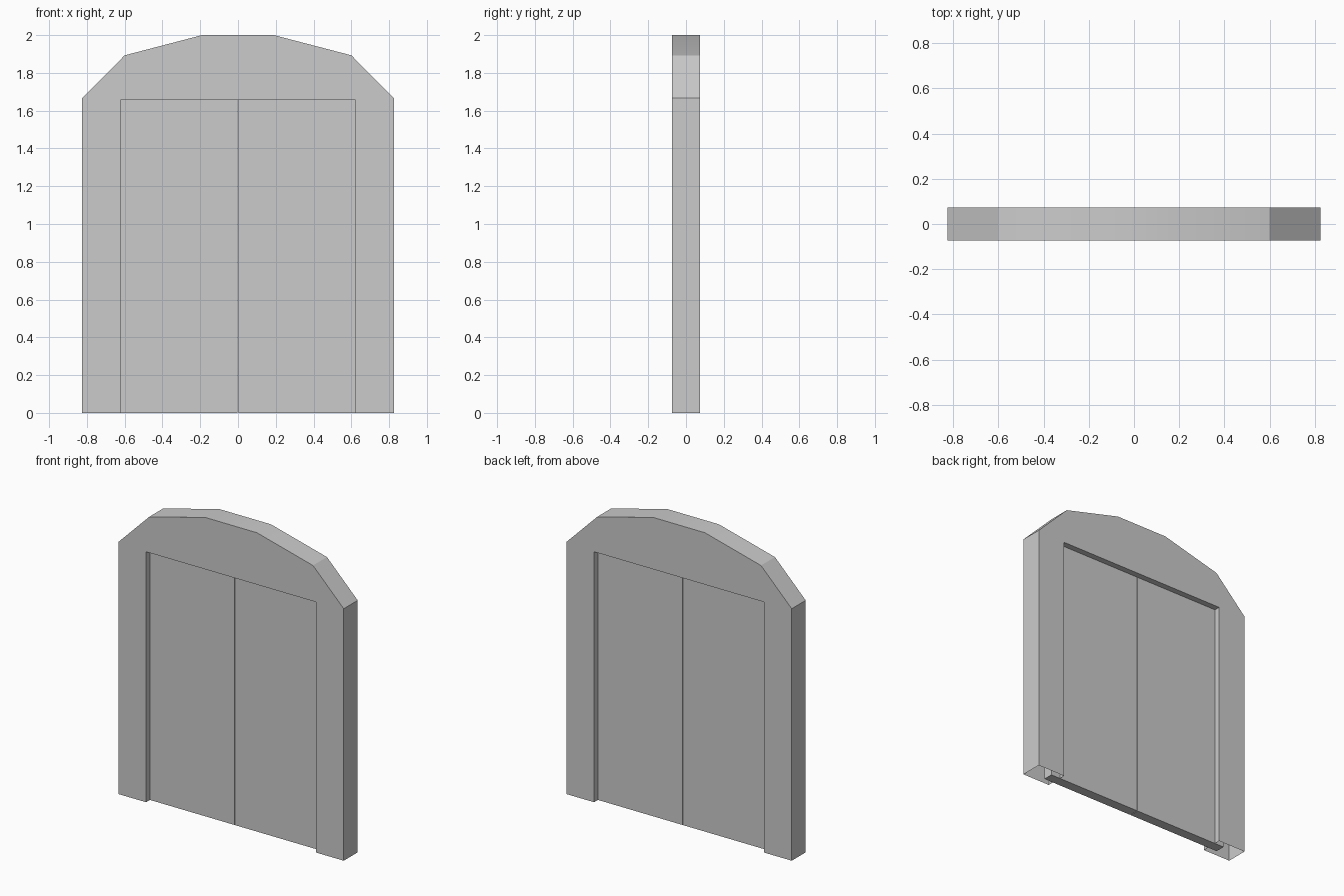
import bpy, bmesh, math

if "Cube" in bpy.data.objects:
    bpy.data.objects.remove(bpy.data.objects["Cube"])

DEPTH = 0.073      # half depth of the frame
DOOR = 0.033       # half thickness of the doors


def make_object(name, bm):
    bmesh.ops.recalc_face_normals(bm, faces=bm.faces)
    mesh = bpy.data.meshes.new(name)
    bm.to_mesh(mesh)
    bm.free()
    obj = bpy.data.objects.new(name, mesh)
    bpy.context.collection.objects.link(obj)
    return obj


# Arched frame: one closed profile running up the outside and down the opening
half = [(0.825, 0), (0.825, 1.667), (0.6, 1.893), (0.19, 2.0)]
outer = half + [(-x, z) for x, z in reversed(half)]
opening = [(-0.622, 0), (-0.622, 1.657), (0.622, 1.657), (0.622, 0)]
profile = outer + opening

bm = bmesh.new()
face = bm.faces.new([bm.verts.new((x, -DEPTH, z)) for x, z in profile])
back = bmesh.ops.duplicate(bm, geom=[face])
bmesh.ops.translate(bm, vec=(0, 2 * DEPTH, 0),
                    verts=[v for v in back["geom"] if isinstance(v, bmesh.types.BMVert)])
bmesh.ops.bridge_loops(bm, edges=bm.edges[:])
# the posts are hollow and open underneath
feet = [f for f in bm.faces if all(v.co.z < 0.001 for v in f.verts)]
bmesh.ops.delete(bm, geom=feet, context='FACES_ONLY')
frame = make_object("arched_frame", bm)

bpy.context.view_layer.objects.active = frame
frame.select_set(True)
bpy.ops.object.shade_smooth_by_angle(angle=math.radians(20))

# Two sliding door leaves, running a little way into the posts
for side, name in ((-1, "left_door"), (1, "right_door")):
    bm = bmesh.new()
    bmesh.ops.create_cube(bm, size=1)
    x0, x1 = 0.002, 0.69
    for v in bm.verts:
        v.co = (side * (x1 if v.co.x > 0 else x0),
                DOOR if v.co.y > 0 else -DOOR,
                1.657 if v.co.z > 0 else 0)
    make_object(name, bm)
